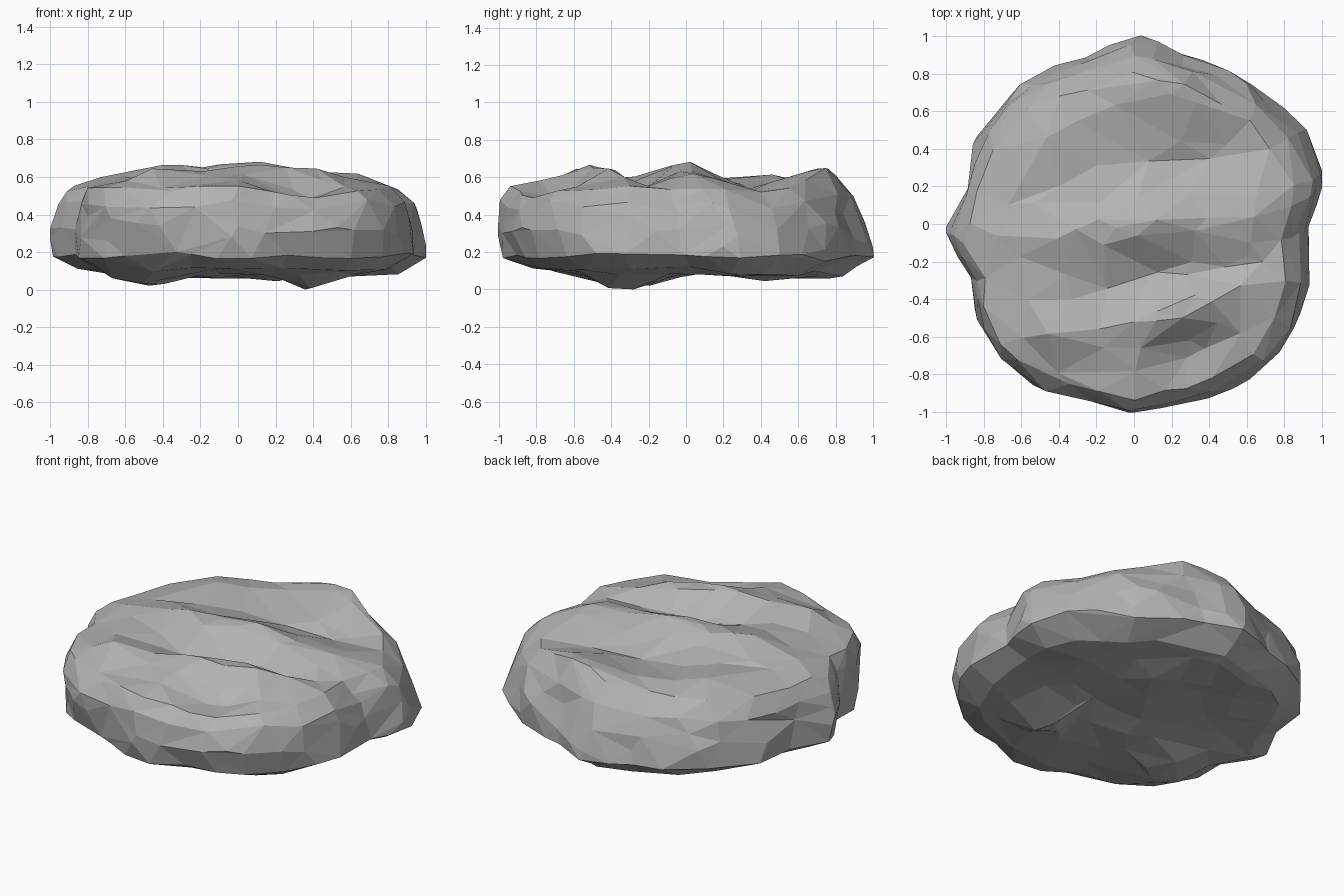
import bpy, bmesh, math
from mathutils import Vector, noise

cube = bpy.data.objects.get("Cube")
if cube:
    bpy.data.objects.remove(cube)

# Plan outline radius every 15 degrees, counter-clockwise from +x
OUTLINE = [.92, 1.03, 1.04, .98, .96, .96, 1.0, .94, .96, .97, .96, .92,
           .99, .89, .95, .98, .96, .94, .97, .94, .97, 1.0, 1.0, .97]
# Cross-section: elevation in degrees, radius factor, height
PROFILE = [(-90, 0, .085), (-50, .55, .08), (-30, .85, .1), (-16, 1, .17),
           (0, 1, .31), (15, .97, .44), (30, .89, .53), (45, .71, .57), (90, 0, .57)]
# Ridges, bumps and hollows: x, y, half length, half width, slope, height
TOP = [(.05, .0, .55, .13, .12, .10), (.25, .75, .4, .17, -.1, .10),
       (.15, -.47, .5, .12, .25, .08), (-.45, -.55, .25, .15, 0, .04),
       (-.5, .1, .25, .5, 0, .04), (.3, .37, .45, .12, .1, -.05),
       (.25, -.25, .5, .09, .2, -.05), (.35, -.68, .2, .12, .2, -.07),
       (-.68, .1, .12, .12, 0, -.03)]
UNDER = [(.4, -.3, .16, .2, 0, -.08), (-.5, -.28, .22, .25, 0, -.065),
         (.15, .4, .2, .2, 0, -.035), (.7, .5, .25, .35, 0, -.03),
         (-.1, .75, .4, .15, 0, -.03)]


def outline(angle):
    t = (angle / math.tau % 1) * len(OUTLINE)
    i, f = int(t), t % 1
    n = len(OUTLINE)
    return OUTLINE[i % n] * (1 - f) + OUTLINE[(i + 1) % n] * f


def section(elev):
    for (e0, r0, z0), (e1, r1, z1) in zip(PROFILE, PROFILE[1:]):
        if elev <= e1:
            f = (elev - e0) / (e1 - e0)
            return r0 + (r1 - r0) * f, z0 + (z1 - z0) * f
    return PROFILE[-1][1:]


def relief(bumps, x, y):
    total = 0
    for cx, cy, length, width, slope, height in bumps:
        u = (x - cx) / length
        v = (y - cy - slope * (x - cx)) / width
        total += height * math.exp(-u * u - v * v)
    return total


def clamp(value):
    return max(0, min(1, value))


# Rock body: a sphere reshaped to the outline, section and relief
bm = bmesh.new()
bmesh.ops.create_icosphere(bm, subdivisions=5, radius=1)
for v in bm.verts:
    d = v.co.normalized()
    angle = math.atan2(d.y, d.x)
    elev = math.degrees(math.asin(max(-1, min(1, d.z))))
    rho, z = section(elev)
    r = rho * outline(angle)
    lean = clamp((elev + 16) / 46)
    x = r * math.cos(angle) - .03 * lean
    y = r * math.sin(angle) - .08 * lean * clamp(rho * 1.5 - .5)
    z += clamp(elev / 30) * relief(TOP, x, y)
    z += clamp(-elev / 30) * relief(UNDER, x, y)
    p = Vector((x, y, z * 1.5))
    wobble = (noise.noise_vector(p * 3.2 + Vector((5, 2, 7)))
              + noise.noise_vector(p * 6.5) * .4)
    v.co = Vector((x + wobble.x * .03, y + wobble.y * .03, z + wobble.z * .025))

mesh = bpy.data.meshes.new("rock")
bm.to_mesh(mesh)
bm.free()
rock = bpy.data.objects.new("rock", mesh)
bpy.context.collection.objects.link(rock)
bpy.context.view_layer.objects.active = rock
rock.select_set(True)

# Chipped facets
facets = rock.modifiers.new("facets", "DECIMATE")
facets.ratio = 0.1
bpy.ops.object.modifier_apply(modifier=facets.name)

# Centre the rock and stand it on the ground
xs, ys, zs = zip(*(v.co for v in mesh.vertices))
offset = Vector(((min(xs) + max(xs)) / 2, (min(ys) + max(ys)) / 2, min(zs)))
for v in mesh.vertices:
    v.co -= offset
for face in mesh.polygons:
    face.use_smooth = False

# Grey stone
stone = bpy.data.materials.new("grey stone")
stone.use_nodes = True
colour = (.45, .45, .45, 1)
stone.diffuse_color = colour
stone.node_tree.nodes["Principled BSDF"].inputs["Base Color"].default_value = colour
mesh.materials.append(stone)
